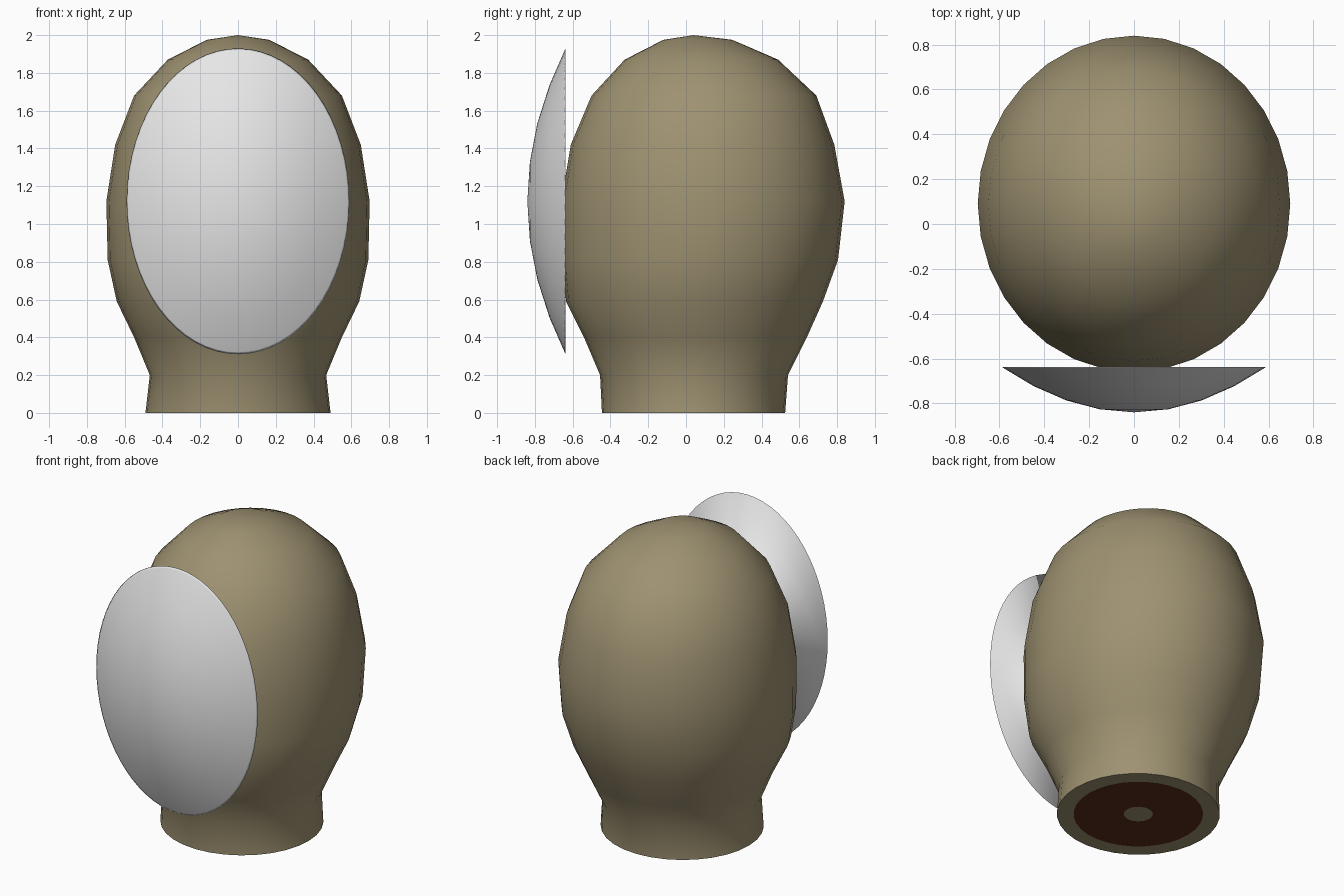
import bpy, bmesh
from math import cos, sin, tau

cube = bpy.data.objects.get("Cube")
if cube:
    bpy.data.objects.remove(cube)


def material(name, color):
    mat = bpy.data.materials.new(name)
    mat.use_nodes = True
    mat.diffuse_color = (*color, 1)
    bsdf = next(n for n in mat.node_tree.nodes if n.type == 'BSDF_PRINCIPLED')
    bsdf.inputs["Base Color"].default_value = (*color, 1)
    return mat


olive = material("olive", (0.34, 0.285, 0.165))
brown = material("dark brown", (0.095, 0.027, 0.01))
silver = material("light grey", (0.8, 0.8, 0.8))


def ellipse(bm, count, point):
    """Ring of vertices, placed by a function of cosine and sine."""
    return [bm.verts.new(point(cos(tau * i / count), sin(tau * i / count)))
            for i in range(count)]


def bridge(bm, a, b):
    n = len(a)
    return [bm.faces.new((a[i], a[(i + 1) % n], b[(i + 1) % n], b[i]))
            for i in range(n)]


def fan(bm, ring, tip):
    v = bm.verts.new(tip)
    return [bm.faces.new((ring[i], ring[(i + 1) % len(ring)], v))
            for i in range(len(ring))]


def finish(bm, name, mats):
    bmesh.ops.recalc_face_normals(bm, faces=bm.faces)
    mesh = bpy.data.meshes.new(name)
    bm.to_mesh(mesh)
    bm.free()
    for m in mats:
        mesh.materials.append(m)
    obj = bpy.data.objects.new(name, mesh)
    bpy.context.collection.objects.link(obj)
    return obj


# Head and neck: height, half width, front y, back y of each ring
SECTIONS = [
    (0.0, 0.49, -0.445, 0.525), (0.2, 0.467, -0.455, 0.54),
    (0.4, 0.55, -0.54, 0.64), (0.59, 0.642, -0.635, 0.725),
    (0.81, 0.69, -0.655, 0.805), (1.12, 0.697, -0.66, 0.84),
    (1.42, 0.65, -0.61, 0.785), (1.68, 0.55, -0.5, 0.69),
    (1.87, 0.372, -0.325, 0.488), (1.975, 0.165, -0.12, 0.245),
]
bm = bmesh.new()
rings = [ellipse(bm, 32, lambda c, s: (w * c, (f + b) / 2 + (b - f) / 2 * s, z))
         for z, w, f, b in SECTIONS]
for low, high in zip(rings, rings[1:]):
    bridge(bm, low, high)
fan(bm, rings[-1], (0, 0.04, 2.0))
for face in bm.faces:
    face.smooth = True

# Underside: olive rim, brown band, olive centre
band, hub = [ellipse(bm, 32, lambda c, s: (r * c, 0.04 + r * s, 0))
             for r in (0.388, 0.087)]
bridge(bm, rings[0], band)
for face in bridge(bm, band, hub):
    face.material_index = 1
bm.faces.new(hub)
for edge in bm.edges:
    if all(v in rings[0] for v in edge.verts):
        edge.smooth = False
finish(bm, "head", [olive, brown])

# Domed face plate with a fine rim and a flat back
bm = bmesh.new()
shells = [ellipse(bm, 64, lambda c, s: (0.59 * r * c, -0.84 + 0.203 * r * r,
                                        1.12 + 0.81 * r * s))
          for r in (1.0, 0.985, 0.76, 0.51, 0.26)]
for outer, inner in zip(shells, shells[1:]):
    bridge(bm, outer, inner)
fan(bm, shells[-1], (0, -0.84, 1.12))
bm.faces.new(shells[0])
for face in bm.faces:
    face.smooth = True
finish(bm, "face_plate", [silver])
